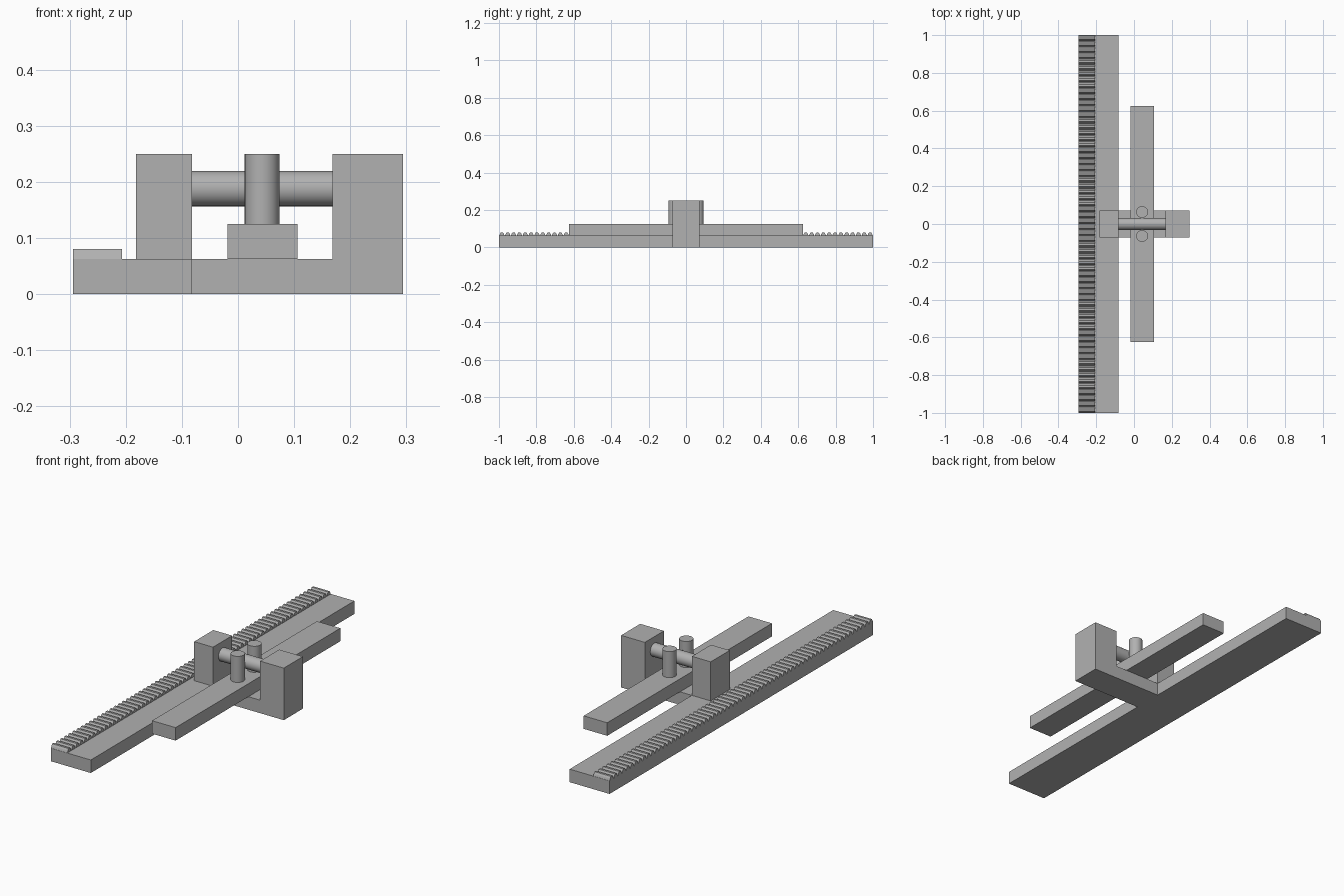
import bpy, bmesh, math

if "Cube" in bpy.data.objects:
    bpy.data.objects.remove(bpy.data.objects["Cube"])

grey = bpy.data.materials.new("mid_grey")
grey.diffuse_color = (0.44, 0.44, 0.44, 1)
grey.use_nodes = True
grey.node_tree.nodes["Principled BSDF"].inputs["Base Color"].default_value = grey.diffuse_color


def finish(name, bm):
    bmesh.ops.recalc_face_normals(bm, faces=bm.faces)
    me = bpy.data.meshes.new(name)
    bm.to_mesh(me)
    bm.free()
    me.materials.append(grey)
    ob = bpy.data.objects.new(name, me)
    bpy.context.collection.objects.link(ob)
    return ob


def prism(name, profile, axis, lo, hi):
    """Extrude a 2D profile along x (profile is y,z) or y (profile is x,z)."""
    bm = bmesh.new()
    put = (lambda p, t: (t, p[0], p[1])) if axis == "x" else (lambda p, t: (p[0], t, p[1]))
    face = bm.faces.new([bm.verts.new(put(p, lo)) for p in profile])
    ext = bmesh.ops.extrude_face_region(bm, geom=[face])
    shift = (hi - lo, 0, 0) if axis == "x" else (0, hi - lo, 0)
    verts = [g for g in ext["geom"] if isinstance(g, bmesh.types.BMVert)]
    bmesh.ops.translate(bm, verts=verts, vec=shift)
    return finish(name, bm)


def box(name, x0, x1, z0, z1, half_y):
    return prism(name, [(x0, z0), (x1, z0), (x1, z1), (x0, z1)], "y", -half_y, half_y)


def cylinder(name, loc, radius, depth, rot=(0, 0, 0)):
    bpy.ops.mesh.primitive_cylinder_add(vertices=32, radius=radius, depth=depth,
                                        location=loc, rotation=rot)
    ob = bpy.context.object
    ob.name = name
    ob.data.materials.append(grey)
    bpy.ops.object.shade_smooth_by_angle(angle=math.radians(30))


BASE, TOP = 0.0625, 0.25
HALF = 0.0725

# Long base rail
box("base_rail", -0.294, -0.082, 0, BASE, 1.0)

# Gear rack teeth along the outer edge
COUNT = 64
pitch = 2 / COUNT
for i in range(COUNT):
    y = -1 + (i + 0.5) * pitch
    tooth = [(y - 0.46 * pitch, BASE), (y + 0.46 * pitch, BASE),
             (y + 0.34 * pitch, 0.072), (y + 0.17 * pitch, 0.08),
             (y - 0.17 * pitch, 0.08), (y - 0.34 * pitch, 0.072)]
    prism("rack_tooth", tooth, "x", -0.294, -0.207)

# Post on the rail, and the L-shaped bracket opposite
box("inner_post", -0.182, -0.082, BASE, TOP, HALF)
prism("outer_bracket", [(-0.082, 0), (0.294, 0), (0.294, TOP), (0.168, TOP),
                        (0.168, BASE), (-0.082, BASE)], "y", -HALF, HALF)

# Sliding bar resting on the bracket
box("slide_bar", -0.019, 0.106, BASE, 0.125, 0.625)

# Cross axle between the posts, with a pin on either side of it
cylinder("cross_axle", (0.043, 0, 0.188), 0.0315, 0.25, (0, math.pi / 2, 0))
for side in (-1, 1):
    cylinder("bar_pin", (0.043, side * 0.0635, 0.1875), 0.031, 0.125)
